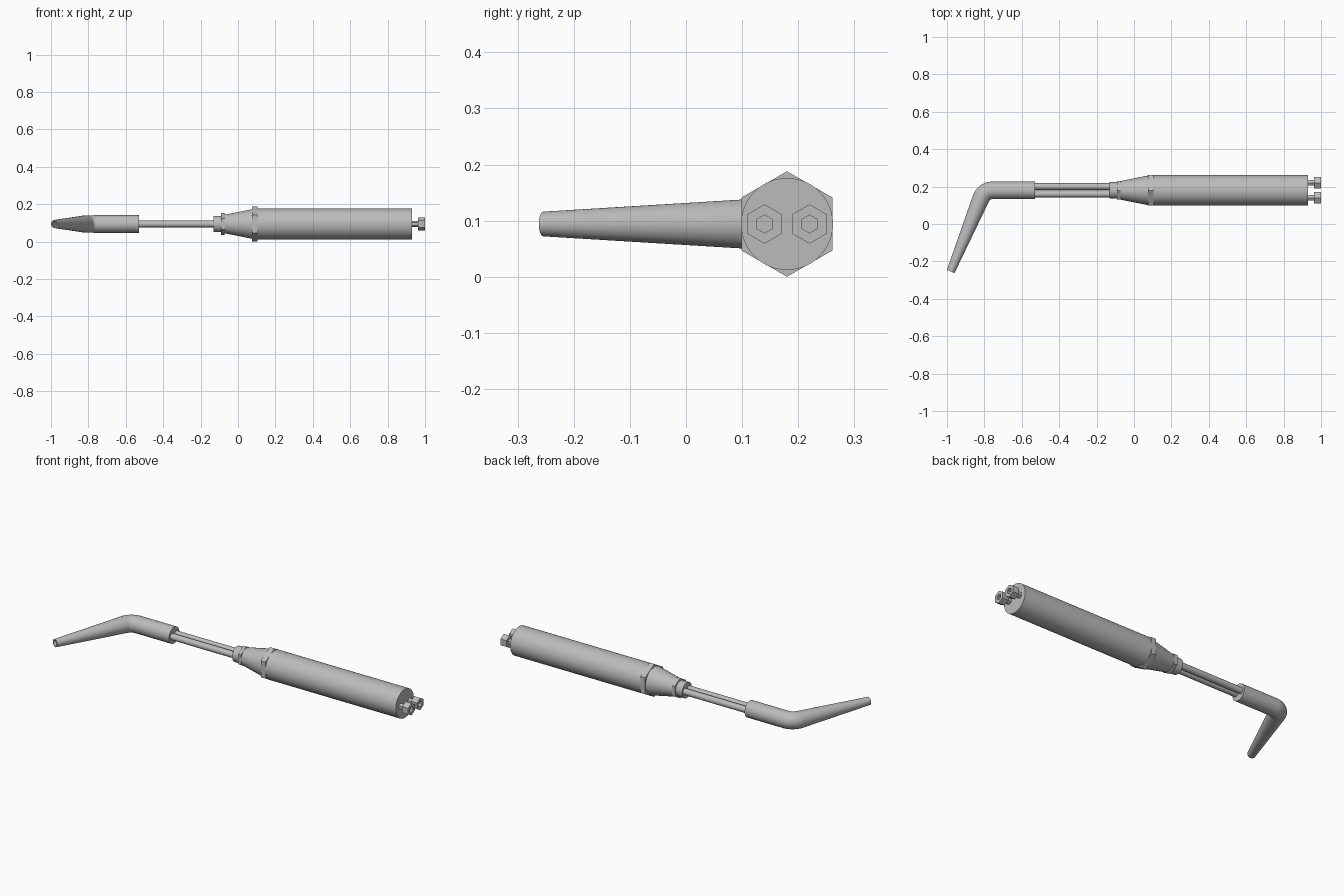
import bpy, bmesh, math
from mathutils import Vector

if "Cube" in bpy.data.objects:
    bpy.data.objects.remove(bpy.data.objects["Cube"], do_unlink=True)

AXIS_Y, AXIS_Z = 0.18, 0.094

metal = bpy.data.materials.new("light grey")
metal.use_nodes = True
GREY = (0.5, 0.5, 0.5, 1)
metal.diffuse_color = GREY
metal.node_tree.nodes["Principled BSDF"].inputs["Base Color"].default_value = GREY


def loft(name, sections, sides=48):
    """Skin rings given as (x, y, heading angle, radius); caps close both ends."""
    bm = bmesh.new()
    rings = []
    for x, y, heading, r in sections:
        u = Vector((-math.sin(heading), math.cos(heading), 0))
        ring = []
        for i in range(sides):
            a = math.pi / 2 + math.tau * i / sides
            ring.append(bm.verts.new(Vector((x, y, AXIS_Z)) + u * (r * math.cos(a))
                                     + Vector((0, 0, r * math.sin(a)))))
        rings.append(ring)
    for a, b in zip(rings, rings[1:]):
        for i in range(sides):
            j = (i + 1) % sides
            bm.faces.new((a[i], a[j], b[j], b[i]))
    bm.faces.new(rings[0][::-1])
    bm.faces.new(rings[-1])
    bmesh.ops.recalc_face_normals(bm, faces=bm.faces)
    mesh = bpy.data.meshes.new(name)
    bm.to_mesh(mesh)
    bm.free()
    mesh.materials.append(metal)
    obj = bpy.data.objects.new(name, mesh)
    bpy.context.collection.objects.link(obj)
    bpy.ops.object.select_all(action='DESELECT')
    obj.select_set(True)
    bpy.context.view_layer.objects.active = obj
    bpy.ops.object.shade_smooth_by_angle(angle=math.radians(30))
    return obj


def straight(name, profile, y=AXIS_Y, sides=48):
    """Part along x from (x, radius) pairs."""
    return loft(name, [(x, y, 0, r) for x, r in profile], sides)


# Handle, taper and hexagonal collars
straight("handle", [(0.09, 0.082), (0.93, 0.082)], sides=64)
straight("large_hex_collar", [(0.075, 0.094), (0.105, 0.094)], sides=6)
straight("taper", [(-0.08, 0.048), (0.08, 0.08)])
straight("small_hex_collar", [(-0.09, 0.058), (-0.072, 0.058)], sides=6)
straight("neck", [(-0.132, 0.044), (-0.08, 0.044)])

# Paired feed rods and rear hose fittings
for side, s in (("front", -1), ("back", 1)):
    straight(f"{side}_rod", [(-0.55, 0.018), (-0.11, 0.018)], AXIS_Y + s * 0.02, 24)
    y = AXIS_Y + s * 0.04
    straight(f"{side}_fitting_stem", [(0.92, 0.017), (0.97, 0.017)], y, 6)
    straight(f"{side}_fitting_nut", [(0.962, 0.035), (1.0, 0.035),
                                     (1.0, 0.016), (0.975, 0.016)], y, 6)

# Bent, tapering nozzle with a hollow tip
turn = math.radians(67.7)
bend_x, bend_r, tube_r = -0.757, 0.065, 0.047
path = [(-0.53, AXIS_Y, math.pi, tube_r)]
for k in range(13):
    a = turn * k / 12
    path.append((bend_x - bend_r * math.sin(a), AXIS_Y - bend_r * (1 - math.cos(a)),
                 math.pi + a, tube_r - 0.001 * k / 12))
tip = (-0.98, -0.254, math.pi + turn)
path.append((*tip, 0.022))
path.append((*tip, 0.015))
path.append((tip[0] + 0.06 * math.cos(turn), tip[1] + 0.06 * math.sin(turn), tip[2], 0.015))
loft("nozzle", path)
